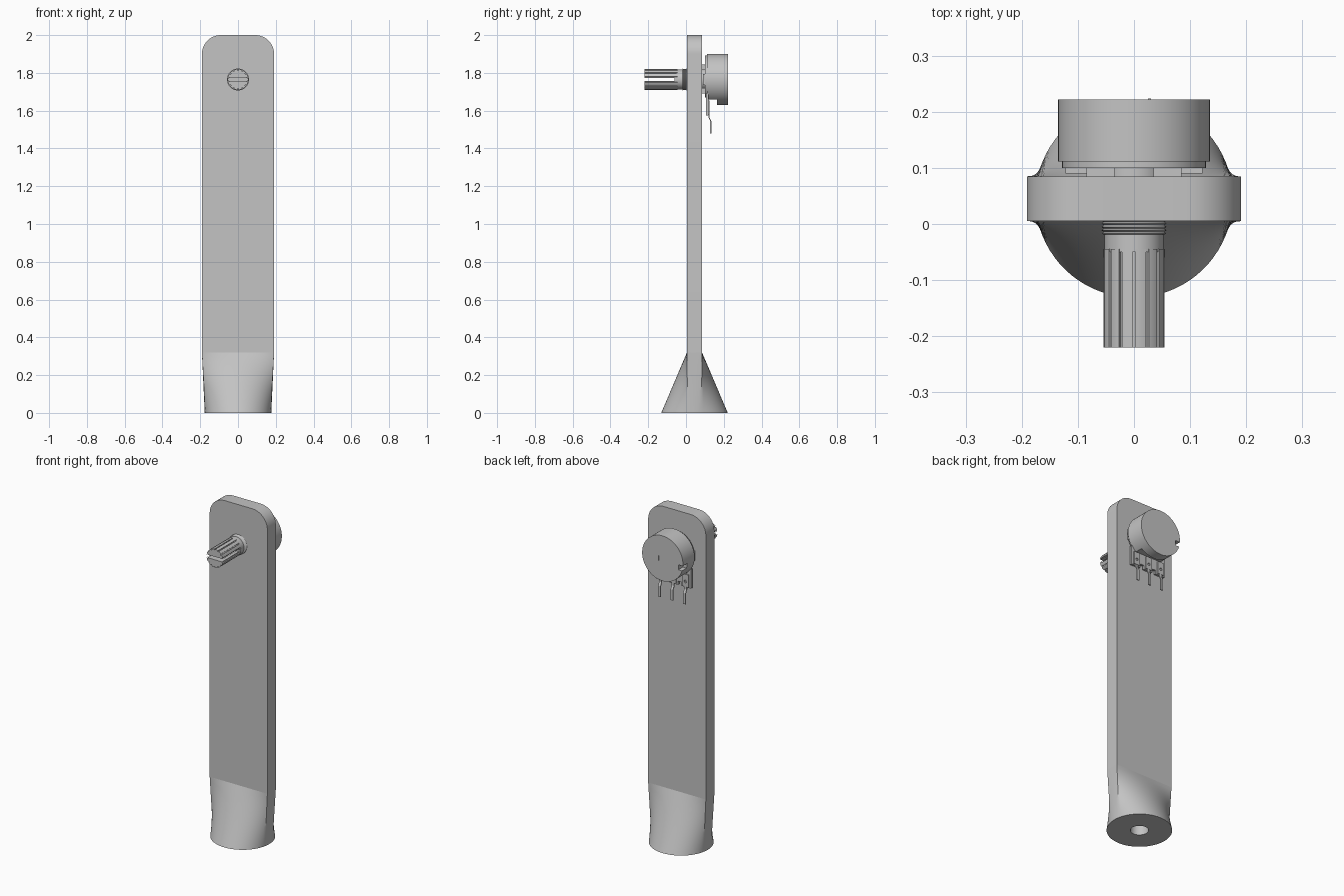
import bpy, bmesh, math
from mathutils import Matrix, Vector

cube = bpy.data.objects.get("Cube")
if cube:
    bpy.data.objects.remove(cube, do_unlink=True)

grey = bpy.data.materials.new("light grey")
grey.use_nodes = True
grey.diffuse_color = (0.55, 0.55, 0.55, 1)
grey.node_tree.nodes["Principled BSDF"].inputs["Base Color"].default_value = grey.diffuse_color

AXIS_Z = 1.765   # height of the shaft axis
MID_Y = 0.045    # middle of the plate thickness


def finish(bm, name):
    bmesh.ops.recalc_face_normals(bm, faces=bm.faces)
    me = bpy.data.meshes.new(name)
    bm.to_mesh(me)
    bm.free()
    me.materials.append(grey)
    ob = bpy.data.objects.new(name, me)
    bpy.context.collection.objects.link(ob)
    return ob


def loft(name, rings):
    """Skin a list of equal-length closed rings and cap both ends."""
    bm = bmesh.new()
    rows = [[bm.verts.new(p) for p in ring] for ring in rings]
    n = len(rows[0])
    for a, b in zip(rows, rows[1:]):
        for i in range(n):
            j = (i + 1) % n
            bm.faces.new((a[i], a[j], b[j], b[i]))
    bm.faces.new(rows[0])
    bm.faces.new(rows[-1])
    return finish(bm, name)


def lathe(name, profile, segments=64, x=0, z=AXIS_Z):
    """Turn (radius, y) pairs around an axis along y."""
    turns = [2 * math.pi * i / segments for i in range(segments)]
    return loft(name, [[(x + r * math.cos(t), y, z + r * math.sin(t)) for t in turns]
                       for r, y in profile])


def box(name, x, y, z):
    bm = bmesh.new()
    size = Vector((x[1] - x[0], y[1] - y[0], z[1] - z[0]))
    mid = Vector((sum(x), sum(y), sum(z))) / 2
    bmesh.ops.create_cube(bm, size=1, matrix=Matrix.Translation(mid) @ Matrix.Diagonal((*size, 1)))
    return finish(bm, name)


def cut(target, *cutters):
    for cutter in cutters:
        mod = target.modifiers.new("cut", "BOOLEAN")
        mod.operation = "DIFFERENCE"
        mod.solver = "EXACT"
        mod.object = cutter
        with bpy.context.temp_override(object=target, active_object=target):
            bpy.ops.object.modifier_apply(modifier=mod.name)
        bpy.data.objects.remove(cutter, do_unlink=True)


def smooth(ob, angle=30):
    bpy.ops.object.select_all(action="DESELECT")
    ob.select_set(True)
    bpy.context.view_layer.objects.active = ob
    bpy.ops.object.shade_smooth_by_angle(angle=math.radians(angle))


# Upright plate with rounded top corners
W, T, R = 0.191, 0.04, 0.1
outline = [(-W, 0.32), (W, 0.32)]
for side, start in ((1, 0), (-1, 90)):
    for i in range(13):
        a = math.radians(start + i * 7.5)
        outline.append((side * (W - R) + R * math.cos(a), 2 - R + R * math.sin(a)))
plate = loft("upright_plate", [[(x, MID_Y + s * T, z) for x, z in outline] for s in (-1, 1)])
smooth(plate)

# Flared foot: round at the floor, blending into the plate's rectangle
corner = math.atan2(T, W)
LONG, SHORT = 32, 6
pairs = []
for turn in (0, math.pi):
    s = 1 if turn == 0 else -1
    for i in range(SHORT):
        f = i / SHORT
        pairs.append((turn - corner + 2 * corner * f, s * W, s * T * (2 * f - 1)))
    for i in range(LONG):
        f = i / LONG
        pairs.append((turn + corner + (math.pi - 2 * corner) * f, s * W * (1 - 2 * f), s * T))
rings = []
for k in range(17):
    f = k / 16
    rings.append([((1 - f) * 0.176 * math.cos(a) + f * x,
                   MID_Y + (1 - f) * 0.176 * math.sin(a) + f * y, 0.32 * f) for a, x, y in pairs])
foot = loft("flared_foot", rings)
hole = [[(0.049 * math.cos(a), MID_Y + 0.049 * math.sin(a), z)
         for a in (math.pi * i / 20 for i in range(40))] for z in (-0.05, 0.2)]
cut(foot, loft("foot_hole_cutter", hole))
smooth(foot)

# Threaded bushing passing through the plate
thread = [(0.058, 0.11), (0.058, 0.006)]
for i in range(4):
    y = 0.004 - i * 0.006
    thread += [(0.054, y), (0.058, y - 0.003)]
thread.append((0.054, -0.019))
smooth(lathe("threaded_bushing", thread, 48))

# Shaft neck and fluted, slotted knob end
smooth(lathe("shaft_neck", [(0.053, 0.0), (0.053, -0.05)], 48))
FLUTES = 14
section = []
for i in range(FLUTES):
    mid = math.pi / 2 + 2 * math.pi * i / FLUTES
    half = math.pi / FLUTES
    for r, off in ((0.049, -0.05), (0.049, 0.05), (0.055, 0.055), (0.055, 0.13),
                   (0.055, half), (0.055, 2 * half - 0.13), (0.055, 2 * half - 0.055)):
        section.append((r * math.cos(mid + off), AXIS_Z + r * math.sin(mid + off)))
shaft = loft("fluted_shaft", [[(x, y, z) for x, z in section] for y in (-0.22, -0.045)])
cut(shaft, box("slot_cutter", (-0.1, 0.1), (-0.3, -0.06), (AXIS_Z - 0.009, AXIS_Z + 0.009)))
smooth(shaft)

# Round housing with a flat relief below and a rim notch
housing = lathe("round_housing", [(0.135, 0.111), (0.135, 0.222)], 96)
cut(housing,
    box("relief_cutter", (-0.2, 0.2), (0.05, 0.165), (1.5, 1.66)),
    box("notch_cutter", (-0.2, -0.105), (0.18, 0.3), (1.725, 1.755)))
smooth(housing)
box("rear_mark", (0.025, 0.03), (0.218, 0.2235), (1.745, 1.775))

# Front cover plate and its clips
cover = lathe("cover_plate", [(0.128, 0.1), (0.128, 0.112)], 64)
cut(cover, box("cover_cutter", (-0.2, 0.2), (0, 0.2), (1.4, 1.67)))
smooth(cover)
for side, label in ((1, "left"), (-1, "right")):
    for z, level in ((1.69, "lower"), (1.815, "upper")):
        xs = sorted((side * 0.035, side * 0.085))
        box(f"{level}_{label}_spacer", xs, (0.085, 0.102), (z, z + 0.03))
    xs = sorted((side * 0.08, side * 0.122))
    box(f"{label}_clip", xs, (0.09, 0.102), (1.735, 1.795))

# Terminal board with three eyelets and bent pins
board = box("terminal_board", (-0.115, 0.115), (0.105, 0.118), (1.575, 1.69))
cut(board, *[box("gap_cutter", (x - 0.012, x + 0.012), (0, 0.2), (1.5, 1.597))
             for x in (-0.041, 0.041)])
for x, label in ((-0.083, "right"), (0, "middle"), (0.083, "left")):
    tab = box(f"{label}_terminal", (x - 0.02, x + 0.02), (0.117, 0.125), (1.58, 1.655))
    cut(tab, lathe("eyelet_cutter", [(0.008, 0.1), (0.008, 0.15)], 16, x, 1.612))
    path = [(0.121, 1.6), (0.121, 1.565), (0.131, 1.545), (0.131, 1.48)]
    loft(f"{label}_pin", [[(x - 0.008, y - 0.003, z), (x + 0.008, y - 0.003, z),
                           (x + 0.008, y + 0.003, z), (x - 0.008, y + 0.003, z)] for y, z in path])
